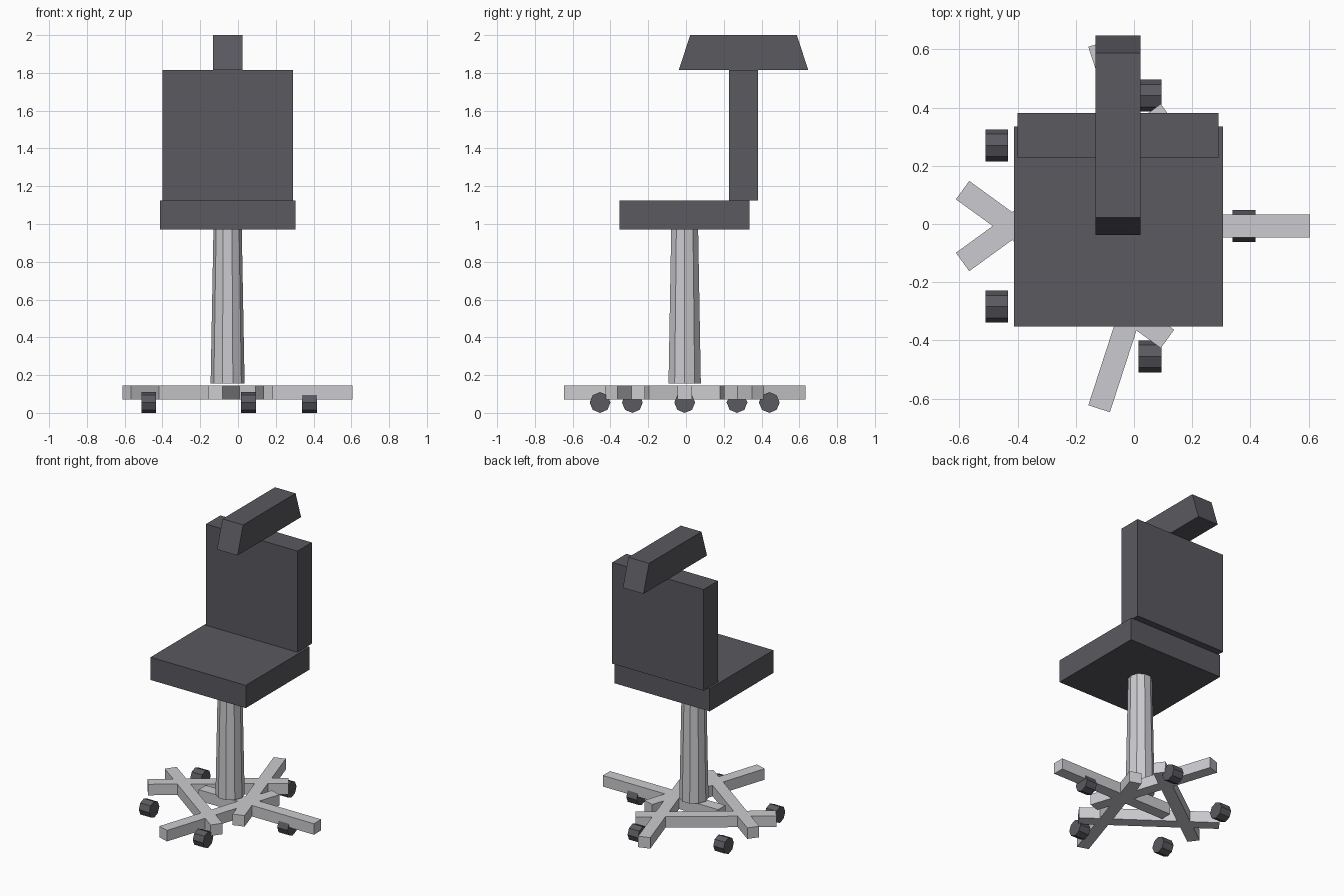
import bpy, bmesh
from math import cos, sin, radians
from mathutils import Matrix, Vector

cube = bpy.data.objects.get("Cube")
if cube:
    bpy.data.objects.remove(cube, do_unlink=True)


def make_material(name, color):
    mat = bpy.data.materials.new(name)
    mat.use_nodes = True
    mat.diffuse_color = color
    mat.node_tree.nodes["Principled BSDF"].inputs["Base Color"].default_value = color
    return mat


charcoal = make_material("charcoal", (0.1, 0.1, 0.115, 1))
silver = make_material("silver_grey", (0.6, 0.6, 0.63, 1))


def add_object(name, bm, mat):
    bmesh.ops.recalc_face_normals(bm, faces=bm.faces)
    mesh = bpy.data.meshes.new(name)
    bm.to_mesh(mesh)
    bm.free()
    mesh.materials.append(mat)
    obj = bpy.data.objects.new(name, mesh)
    bpy.context.collection.objects.link(obj)
    return obj


def box(name, low, high, mat, taper=0):
    """Box between two corners; taper pulls the top in along y."""
    low, high = Vector(low), Vector(high)
    bm = bmesh.new()
    bmesh.ops.create_cube(bm, size=1)
    for v in bm.verts:
        top = v.co.z > 0
        v.co = (low + high) / 2 + v.co * (high - low)
        if top:
            v.co.y += taper if v.co.y < (low.y + high.y) / 2 else -taper
    return add_object(name, bm, mat)


def cylinder(name, sides, r1, r2, depth, matrix, mat):
    bm = bmesh.new()
    bmesh.ops.create_cone(bm, cap_ends=True, segments=sides, radius1=r1,
                          radius2=r2, depth=depth, matrix=matrix)
    return add_object(name, bm, mat)


# Upholstery
box("seat", (-0.413, -0.352, 0.97), (0.305, 0.335, 1.125), charcoal)
box("backrest", (-0.4, 0.227, 1.125), (0.29, 0.381, 1.815), charcoal)
box("headrest", (-0.132, -0.038, 1.815), (0.023, 0.647, 2.0), charcoal, taper=0.06)

# Tapered ten-sided column, with a corner on the x axis
CX, CY = -0.055, -0.007
cylinder("column", 10, 0.09, 0.075, 0.815,
         Matrix.Translation((CX, CY, 0.5625)) @ Matrix.Rotation(radians(90), 4, 'Z'),
         silver)

# Crossing base bars, turning against their order round the column
for k in range(5):
    a = radians(72 * k)
    bar = box(f"base_bar_{k + 1}", (-0.435, -0.039, -0.0375), (0.435, 0.039, 0.0375), silver)
    bar.location = (CX + 0.225 * cos(a), CY - 0.225 * sin(a), 0.1075)
    bar.rotation_euler.z = a

# Eight-sided castors, all rolling along y
castors = [(0.378, CY), (0.055, 0.441), (0.055, -0.455), (-0.472, 0.27), (-0.472, -0.284)]
for k, (x, y) in enumerate(castors):
    cylinder(f"castor_{k + 1}", 8, 0.055, 0.055, 0.078,
             Matrix.Translation((x, y, 0.055)) @ Matrix.Rotation(radians(90), 4, 'Y'),
             charcoal)
